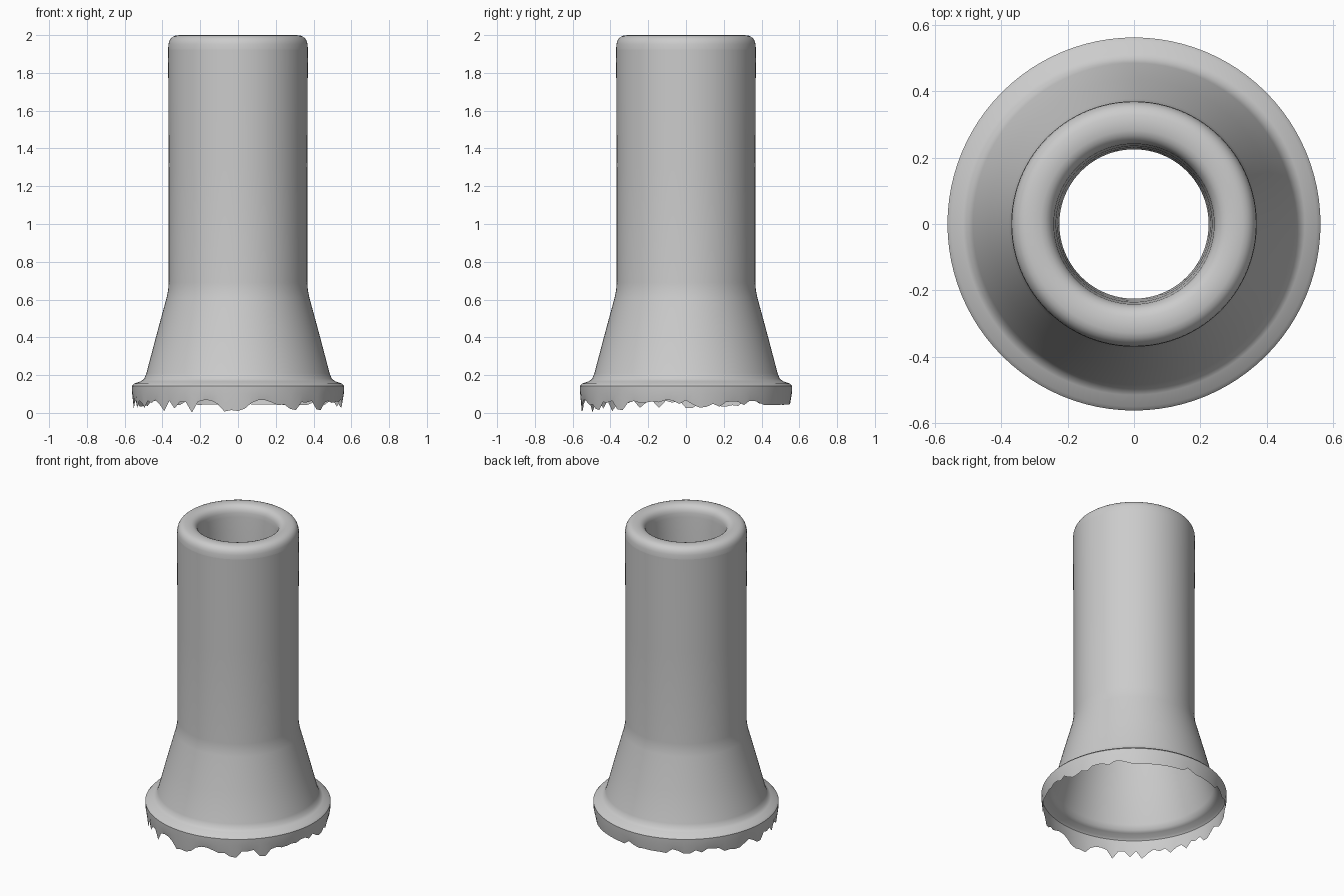
import bpy
import bmesh
import math
import random

random.seed(7)
SEGMENTS = 96

cube = bpy.data.objects.get("Cube")
if cube:
    bpy.data.objects.remove(cube)

grey = bpy.data.materials.new("plain grey")
grey.use_nodes = True
colour = (0.6, 0.6, 0.6, 1)
grey.diffuse_color = colour
grey.node_tree.nodes["Principled BSDF"].inputs["Base Color"].default_value = colour


def lathe(name, profile, ragged=None):
    """Turn an (r, z) profile about z; ragged(angle) gives the height of its last ring."""
    bm = bmesh.new()
    rings = []
    for r, z in profile:
        ring = []
        for i in range(SEGMENTS):
            a = math.tau * i / SEGMENTS
            ring.append(bm.verts.new((r * math.cos(a), r * math.sin(a), z)))
        rings.append(ring)
    if ragged:
        for i, v in enumerate(rings[-1]):
            v.co.z = ragged(math.tau * i / SEGMENTS)
    for upper, lower in zip(rings, rings[1:]):
        for i in range(SEGMENTS):
            j = (i + 1) % SEGMENTS
            bm.faces.new((upper[j], upper[i], lower[i], lower[j]))
    mesh = bpy.data.meshes.new(name)
    bm.to_mesh(mesh)
    bm.free()
    obj = bpy.data.objects.new(name, mesh)
    bpy.context.collection.objects.link(obj)
    mesh.materials.append(grey)
    bpy.ops.object.select_all(action="DESELECT")
    obj.select_set(True)
    bpy.context.view_layer.objects.active = obj
    bpy.ops.object.shade_smooth_by_angle(angle=math.radians(40))
    return obj


def torn_skirt(angle):
    # Long teeth at the front, a shallow ripple at the back
    front = 0.5 - 0.5 * math.sin(angle)
    if random.random() < 0.3:
        return 0.045 * (1 - front) + random.uniform(0, 0.025) * front
    return 0.055 + random.uniform(-0.015, 0.015)


def torn_bore(angle):
    return 1.5 + 0.04 * math.sin(3 * angle) + random.uniform(-0.04, 0.04)


# Rounded lip turning into the bore
lip_centre, lip_half, lip_height = 0.305, 0.065, 0.075
lip = []
for k in range(13):
    a = math.pi * k / 12
    c, s = math.cos(a), math.sin(a)
    lip.append((lip_centre + lip_half * math.copysign(abs(c) ** 0.75, c),
                2 - lip_height + lip_height * s ** 0.75 if s > 0.001 else 2 - lip_height))

lathe("lip_and_bore", lip + [(0.235, 1.85), (0.23, 1.7), (0.225, 1.5)], torn_bore)

# Straight tube flaring into the cone and flange
lathe("tube_and_flange", [
    (0.37, 1.925), (0.367, 1.3), (0.367, 0.69), (0.37, 0.65), (0.378, 0.61),
    (0.435, 0.4), (0.485, 0.21), (0.497, 0.18), (0.515, 0.167),
    (0.55, 0.155), (0.562, 0.142)])

# Thin skirt with a torn lower edge
lathe("torn_skirt", [(0.562, 0.142), (0.56, 0.1), (0.552, 0.05)], torn_skirt)
